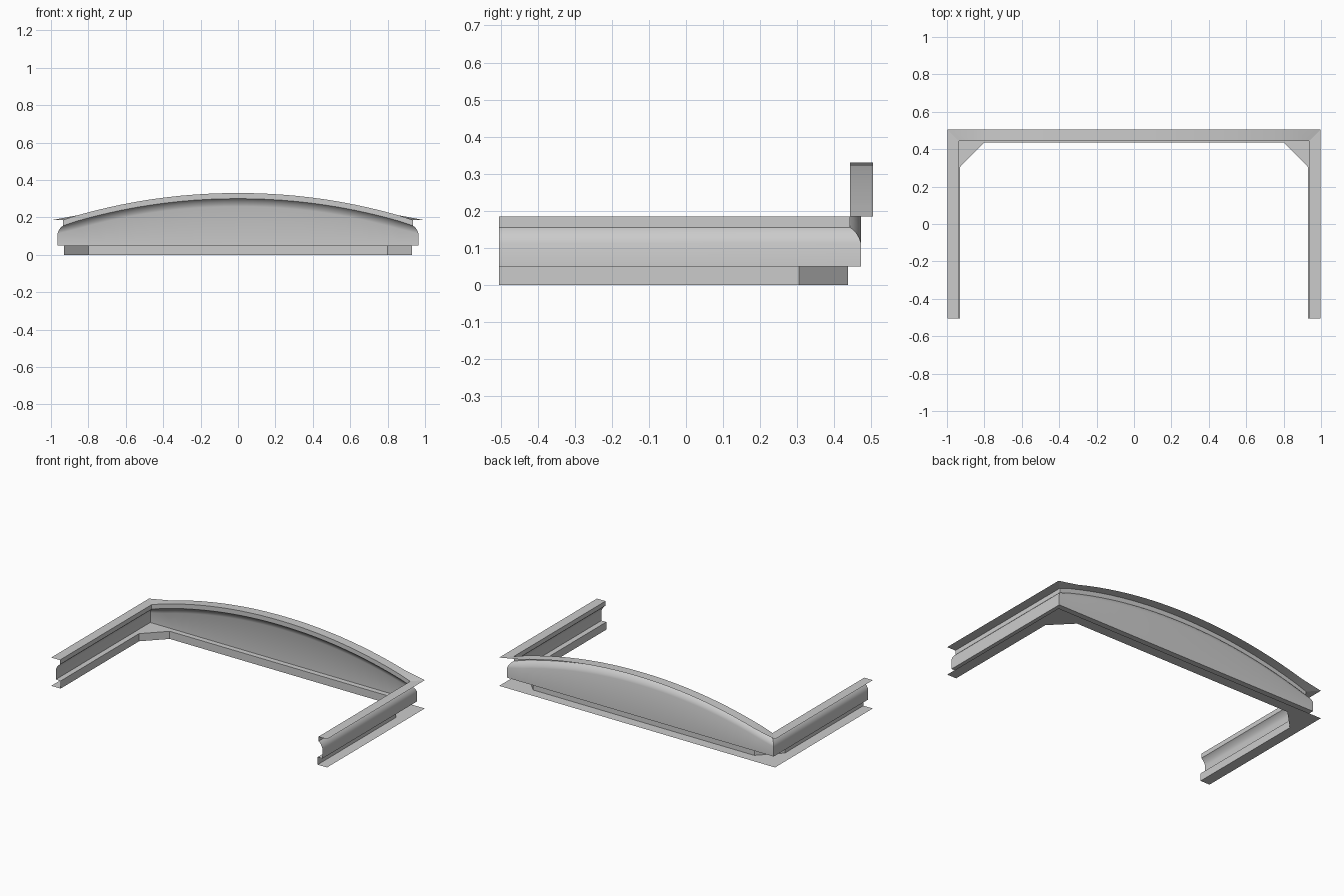
import bpy

if "Cube" in bpy.data.objects:
    bpy.data.objects.remove(bpy.data.objects["Cube"])

IX, IY = 0.93, 0.437      # inner edge of the side rails and of the back rail
FRONT = -0.505
SEG = 24


def arch(x):
    # top height along the back rail
    t = min(1.0, abs(x) / 0.945)
    return 0.185 + 0.145 * (1 - t ** 2.05)


def sheet(name, rows, angle=0.6):
    # skins a grid of points, one row per station along the path
    n = len(rows[0])
    verts = [p for r in rows for p in r]
    faces = [(i * n + j, (i + 1) * n + j, (i + 1) * n + j + 1, i * n + j + 1)
             for i in range(len(rows) - 1) for j in range(n - 1)]
    me = bpy.data.meshes.new(name)
    me.from_pydata(verts, [], faces)
    ob = bpy.data.objects.new(name, me)
    bpy.context.collection.objects.link(ob)
    bpy.ops.object.select_all(action='DESELECT')
    bpy.context.view_layer.objects.active = ob
    ob.select_set(True)
    bpy.ops.object.shade_smooth_by_angle(angle=angle)
    return ob


# Moulding profile: (outward offset, height, share of the arch rise)
profile = [(0.068, 0.185, 1), (0.006, 0.185, 1), (0.006, 0.155, 1),
           (0.014, 0.149, 1), (0.023, 0.139, 1), (0.030, 0.127, 1),
           (0.035, 0.113, 1), (0.035, 0.05, 0)]


# Side panels with their top flange
def side_row(s, y):
    return [(s * (IX + d), FRONT if y is None else IY + d, z)
            for d, z, k in profile]


for s, label in ((-1, "left"), (1, "right")):
    sheet(label + "_side_panel", [side_row(s, None), side_row(s, 1)])

# Arched back panel, mitred into the sides
rows = []
for i in range(SEG + 1):
    t = 2 * i / SEG - 1
    row = []
    for d, z, k in profile:
        x = t * (IX + d) if abs(t) == 1 else t * (IX + 0.006)
        rise = 0 if abs(t) == 1 else arch(x) - 0.185
        row.append((x, IY + d, z + k * rise))
    rows.append(row)
sheet("arched_back_panel", rows)

# Base rail with chamfered inner corners: (inner point, direction to outside)
half = [((IX, FRONT), (1, 0)), ((IX, 0.305), (1, 0)),
        ((0.865, 0.371), None), ((0.80, IY), (0, 1))]
stations = half + [((-p[0], p[1]), d and (-d[0], d[1]))
                   for p, d in reversed(half)]
rows = []
for (x, y), d in stations:
    def out(o):
        if d is None:
            return (IX + o) * (1 if x > 0 else -1), IY + o
        return x + d[0] * o, y + d[1] * o
    rows.append([(*out(0.035), 0.05), (x, y, 0.05), (x, y, 0),
                 (*out(0.068), 0)])
sheet("base_rail", rows)
